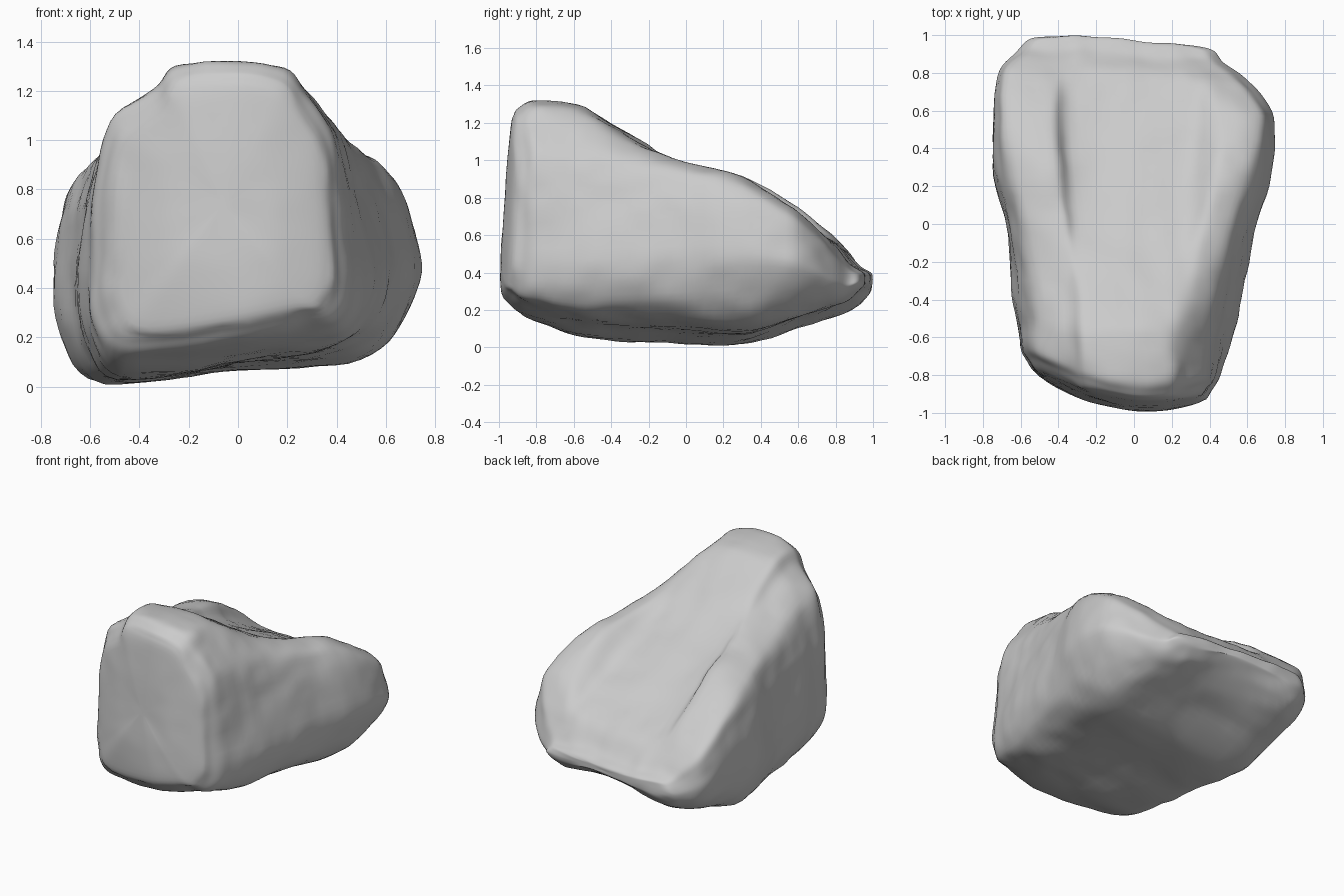
import bpy, bmesh
from mathutils import Vector, noise

cube = bpy.data.objects.get("Cube")
if cube:
    bpy.data.objects.remove(cube, do_unlink=True)

# Stations from the blunt front to the thin back, and the outline at each
STATIONS = [-.945, -.87, -.6, -.3, 0, .3, .6, .8, .92]
LEFT = [-.57, -.6, -.62, -.65, -.68, -.75, -.74, -.71, -.61]
RIGHT = [.41, .46, .53, .59, .66, .74, .74, .64, .48]
LEFT_EDGE = [-.5, -.52, -.52, -.54, -.58, -.65, -.68, -.65, -.54]
RIGHT_EDGE = [.37, .39, .4, .46, .53, .62, .66, .56, .4]
LOW = [.17, .12, .05, .03, .02, .01, .1, .17, .23]
WIDE = [.42, .42, .42, .43, .45, .47, .45, .38, .33]
CREST = [1.285, 1.315, 1.3, 1.14, .95, .82, .67, .57, .45]
LEFT_TOP = [1.04, 1.08, 1.05, .98, .93, .86, .72, .57, .44]
RIGHT_TOP = [.99, 1.03, 1.03, .98, .93, .86, .7, .56, .42]
BUMP = [0, 0, .01, .02, .05, .08, .06, .01, 0]


def mix(a, b, t):
    return a + (b - a) * t


def bend(p):
    """Round the front face in plan, lean it back and skew the back edge."""
    front = max(0, min(1, (-.45 - p.y) / .5))
    back = max(0, min(1, (p.y - .4) / .5))
    shift = front * (.55 * (p.x - .07) ** 2 + .07 * max(0, p.z - .4))
    shift -= back * .07 * (p.x + .4)
    return p + Vector((0, shift, 0))


def section(y, left, right, left_edge, right_edge, low, wide, crest,
            left_top, right_top, bump):
    """Closed outline: bottom, right flank, hollowed top, left flank."""
    height = crest - low
    points = [(0, low + .06), (.62 * right, low + .1 * height),
              (.88 * right, mix(low, wide, .5)), (right, wide),
              (mix(right, right_edge, .45), mix(wide, right_top, .6)),
              (right_edge, right_top),
              (.72 * right_edge, mix(right_top, crest, .55) + bump),
              (.48 * right_edge, mix(right_top, crest, .9)),
              (0, crest),
              (.5 * left_edge, mix(left_top, crest, .95)),
              (.65 * left_edge, mix(left_top, crest, .55) + bump),
              (left_edge, left_top),
              (mix(left, left_edge, .35), mix(wide, left_top, .6)),
              (left, wide), (.96 * left, mix(low, wide, .4)),
              (.76 * left, low)]
    return [Vector((x, y, z)) for x, z in points]


def inset(ring, y, across, up):
    """Copy of an outline shrunk about its centre and set at a new depth."""
    c = sum(ring, Vector()) / len(ring)
    return [Vector((mix(c.x, p.x, across), y, mix(c.z, p.z, up))) for p in ring]


def smooth_path(points, steps, closed):
    """Rounded curve through all the points."""
    n = len(points)

    def at(i):
        return points[i % n] if closed else points[max(0, min(n - 1, i))]

    path = []
    for i in range(n if closed else n - 1):
        a, b = at(i), at(i + 1)
        ta, tb = (b - at(i - 1)) * .4, (at(i + 2) - a) * .4
        for k in range(steps):
            t = k / steps
            u = t * t * (3 - 2 * t)
            path.append(a.lerp(b, u) + ta * t * (1 - t) ** 2 - tb * t * t * (1 - t))
    return path if closed else path + [points[-1]]


# Outlines with a flat front face and a thin rounded back edge
rings = [section(*row) for row in zip(STATIONS, LEFT, RIGHT, LEFT_EDGE, RIGHT_EDGE, LOW,
                                      WIDE, CREST, LEFT_TOP, RIGHT_TOP, BUMP)]
first, last = rings[0], rings[-1]
front = [inset(first, y, s, s) for y, s in ((-1, .03), (-1, .45), (-.99, .88))]
back = [inset(last, y, a, u) for y, a, u in ((.98, .87, .5), (1, .45, .25), (1, .03, .03))]
rings = front + rings + back

# Smooth each outline, then the runs from front to back
rings = [smooth_path([bend(p) for p in ring], 6, True) for ring in rings]
runs = [smooth_path(run, 6, False) for run in zip(*rings)]

# Skin the boulder
bm = bmesh.new()
grid = [[bm.verts.new(p) for p in run] for run in runs]
for a, b in zip(grid, grid[1:] + grid[:1]):
    for i in range(len(a) - 1):
        bm.faces.new((a[i], a[i + 1], b[i + 1], b[i]))
for end in (0, -1):
    bm.faces.new([run[end] for run in grid])
for _ in range(3):
    bmesh.ops.smooth_vert(bm, verts=bm.verts, factor=.5, use_axis_x=True,
                          use_axis_y=True, use_axis_z=True)
bmesh.ops.recalc_face_normals(bm, faces=bm.faces)
bm.normal_update()

# Weathered surface, calmer on the flat front
moves = []
for v in bm.verts:
    calm = .2 if v.normal.y < -.8 else 1
    rough = noise.noise(v.co * 3.5) * .014 + noise.noise(v.co * 9) * .008
    moves.append(v.normal * rough * calm)
for v, move in zip(bm.verts, moves):
    v.co += move

mesh = bpy.data.meshes.new("boulder")
bm.to_mesh(mesh)
bm.free()
mesh.shade_smooth()
boulder = bpy.data.objects.new("boulder", mesh)
bpy.context.collection.objects.link(boulder)

# Plain grey stone
stone = bpy.data.materials.new("grey_stone")
stone.use_nodes = True
colour = (.6, .6, .6, 1)
stone.diffuse_color = colour
stone.node_tree.nodes["Principled BSDF"].inputs["Base Color"].default_value = colour
mesh.materials.append(stone)
